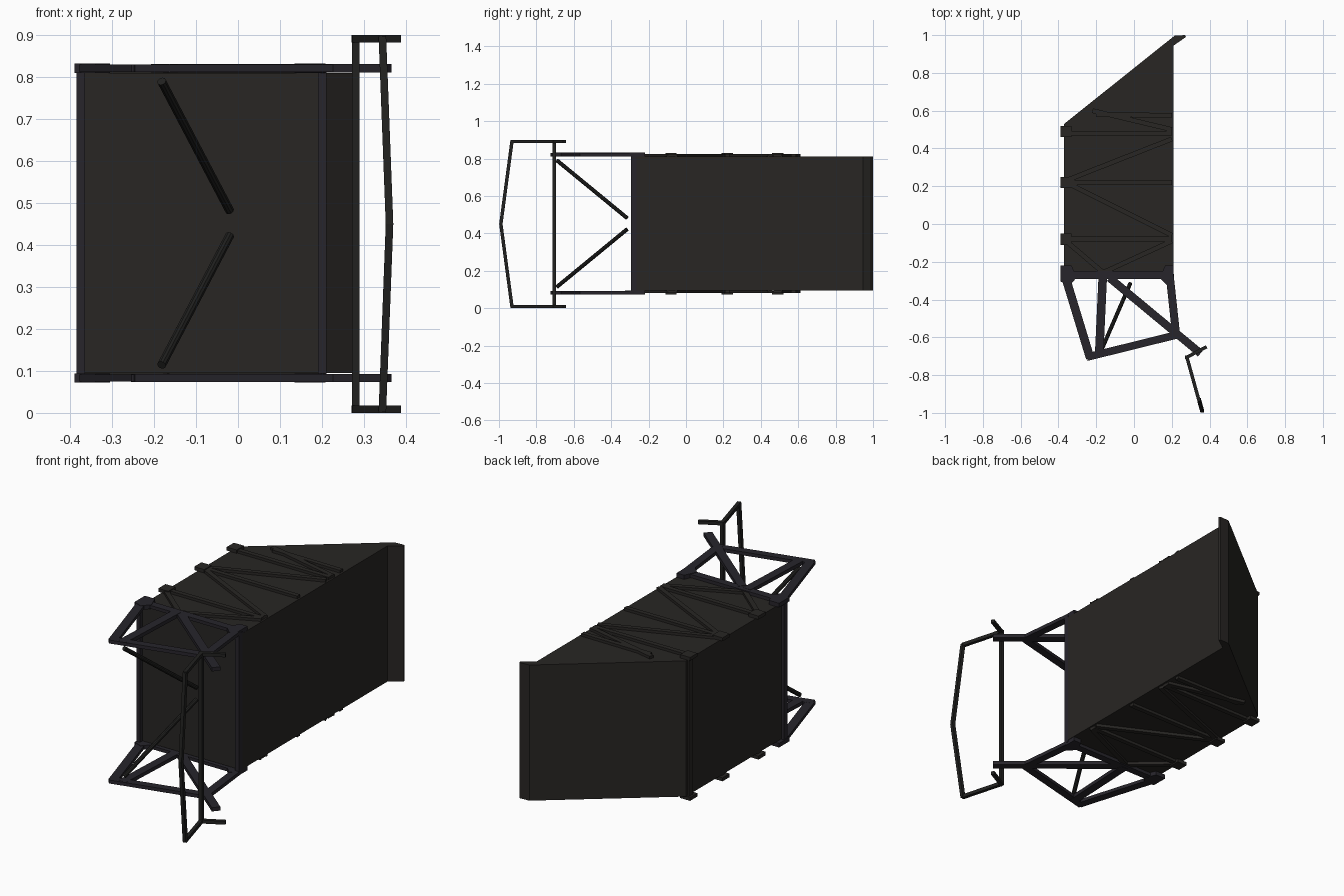
import bpy, bmesh
from mathutils import Vector

if "Cube" in bpy.data.objects:
    bpy.data.objects.remove(bpy.data.objects["Cube"])


def material(name, rgb):
    m = bpy.data.materials.new(name)
    m.diffuse_color = (*rgb, 1)
    m.use_nodes = True
    m.node_tree.nodes["Principled BSDF"].inputs["Base Color"].default_value = m.diffuse_color
    return m


PANEL = material("panel_dark", (0.021, 0.019, 0.017))
FRAME = material("frame_dark", (0.020, 0.018, 0.024))
BAR = material("bar_dark", (0.015, 0.015, 0.014))


def finish(name, bm, mat):
    bmesh.ops.recalc_face_normals(bm, faces=bm.faces)
    me = bpy.data.meshes.new(name)
    bm.to_mesh(me)
    bm.free()
    me.materials.append(mat)
    ob = bpy.data.objects.new(name, me)
    bpy.context.collection.objects.link(ob)
    return ob


def prism(name, outline, z0, z1, mat):
    """Extrude a plan outline from z0 up to z1."""
    bm = bmesh.new()
    face = bm.faces.new([bm.verts.new((x, y, z0)) for x, y in outline])
    up = bmesh.ops.extrude_face_region(bm, geom=[face])["geom"]
    bmesh.ops.translate(bm, vec=(0, 0, z1 - z0),
                        verts=[v for v in up if isinstance(v, bmesh.types.BMVert)])
    return finish(name, bm, mat)


def box(name, x0, x1, y0, y1, z0, z1, mat):
    return prism(name, [(x0, y0), (x1, y0), (x1, y1), (x0, y1)], z0, z1, mat)


def beam(name, a, b, width, height, mat, sides=4):
    """Straight bar from a to b: rectangular, or round when sides > 4."""
    a, b = Vector(a), Vector(b)
    d = b - a
    bm = bmesh.new()
    if sides == 4:
        bmesh.ops.create_cube(bm, size=1)
        bmesh.ops.scale(bm, vec=(width, height, d.length), verts=bm.verts)
    else:
        bmesh.ops.create_cone(bm, cap_ends=True, segments=sides, radius1=width / 2,
                              radius2=width / 2, depth=d.length)
    z = d.normalized()
    ref = Vector((0, 0, 1)) if abs(z.z) < 0.9 else Vector((0, 1, 0))
    x = ref.cross(z).normalized()
    y = z.cross(x)
    mid = (a + b) / 2
    for v in bm.verts:
        v.co = mid + x * v.co.x + y * v.co.y + z * v.co.z
    return finish(name, bm, mat)


MID = 0.452

# Main box with slanted back wall and its overhanging lip
prism("body", [(-0.37, -0.275), (0.21, -0.275), (0.21, 0.945), (0.275, 0.99),
               (0.27, 1.0), (0.215, 0.997), (-0.37, 0.53)], 0.095, 0.81, PANEL)

# Corner posts
box("front_post_left", -0.385, -0.365, -0.295, -0.265, 0.085, 0.82, FRAME)
box("front_post_right", 0.19, 0.211, -0.295, -0.265, 0.085, 0.82, FRAME)
box("back_post_left", -0.378, -0.36, 0.48, 0.515, 0.09, 0.815, PANEL)

# Lattice beams, plan coordinates
lattice = [((-0.37, 0.48), (0.2, 0.48)), ((-0.37, 0.22), (0.2, 0.22)),
           ((-0.37, -0.08), (0.2, -0.08)), ((-0.2, 0.58), (0.2, 0.575)),
           ((-0.22, 0.60), (0.2, 0.50)), ((0.2, 0.45), (-0.36, 0.23)),
           ((-0.36, 0.22), (0.2, -0.06)), ((0.2, -0.09), (-0.17, -0.26)),
           ((-0.36, -0.09), (-0.16, -0.26))]
# Outrigger frame beams, plan coordinates and width
outrigger = [((-0.385, -0.27), (0.205, -0.27), 0.04),
             ((-0.36, -0.29), (-0.232, -0.71), 0.045),
             ((-0.25, -0.705), (0.235, -0.585), 0.04),
             ((0.19, -0.28), (0.225, -0.605), 0.042),
             ((-0.165, -0.27), (-0.185, -0.70), 0.045),
             ((-0.13, -0.285), (0.352, -0.685), 0.042)]

for level, s in (("upper", 1), ("lower", -1)):
    zf = MID + s * 0.369
    for i, (a, b) in enumerate(lattice):
        zb = MID + s * 0.362
        beam(f"{level}_lattice_{i}", (*a, zb), (*b, zb), 0.025, 0.02, PANEL)
    for i, y in enumerate((0.49, 0.22, -0.08)):
        box(f"{level}_pad_{i}", -0.388, -0.33, y - 0.03, y + 0.03,
            zf - 0.01, zf + 0.008, PANEL)
    for i, (a, b, w) in enumerate(outrigger):
        # tiny height offsets keep crossing beams from sharing a plane
        h = 0.017 + 0.0006 * i
        beam(f"{level}_outrigger_{i}", (*a, zf), (*b, zf), w, h, FRAME)
    # Chamfered corner gussets
    for side, gx in (("left", [(-0.389, -0.22), (-0.389, -0.305), (-0.34, -0.325),
                               (-0.305, -0.285), (-0.33, -0.22)]),
                     ("right", [(0.209, -0.22), (0.209, -0.30), (0.175, -0.325),
                                (0.135, -0.285), (0.165, -0.22)])):
        prism(f"{level}_gusset_{side}", gx, zf - 0.011, zf + 0.011, FRAME)
    # Sloping brace tying the outrigger back to the front wall
    beam(f"{level}_brace", (-0.02, -0.315, MID + s * 0.03),
         (-0.182, -0.69, MID + s * 0.338), 0.022, 0.022, BAR, sides=10)

# Thin bumper hoop ahead of the outriggers
T = 0.018
beam("bumper_upright", (0.28, -0.705, 0), (0.28, -0.705, 0.9), T, T, BAR)
for level, s in (("upper", 1), ("lower", -1)):
    z = 0.45 + s * 0.441
    beam(f"{level}_bumper_stub", (0.275, -0.708, z), (0.384, -0.65, z), T, T, BAR)
    beam(f"{level}_bumper_arm", (0.28, -0.705, z), (0.344, -0.935, z), T, T, BAR)
    beam(f"{level}_bumper_front", (0.344, -0.93, z + s * 0.004),
         (0.361, -0.99, 0.45 - s * 0.001), T, T, BAR)
